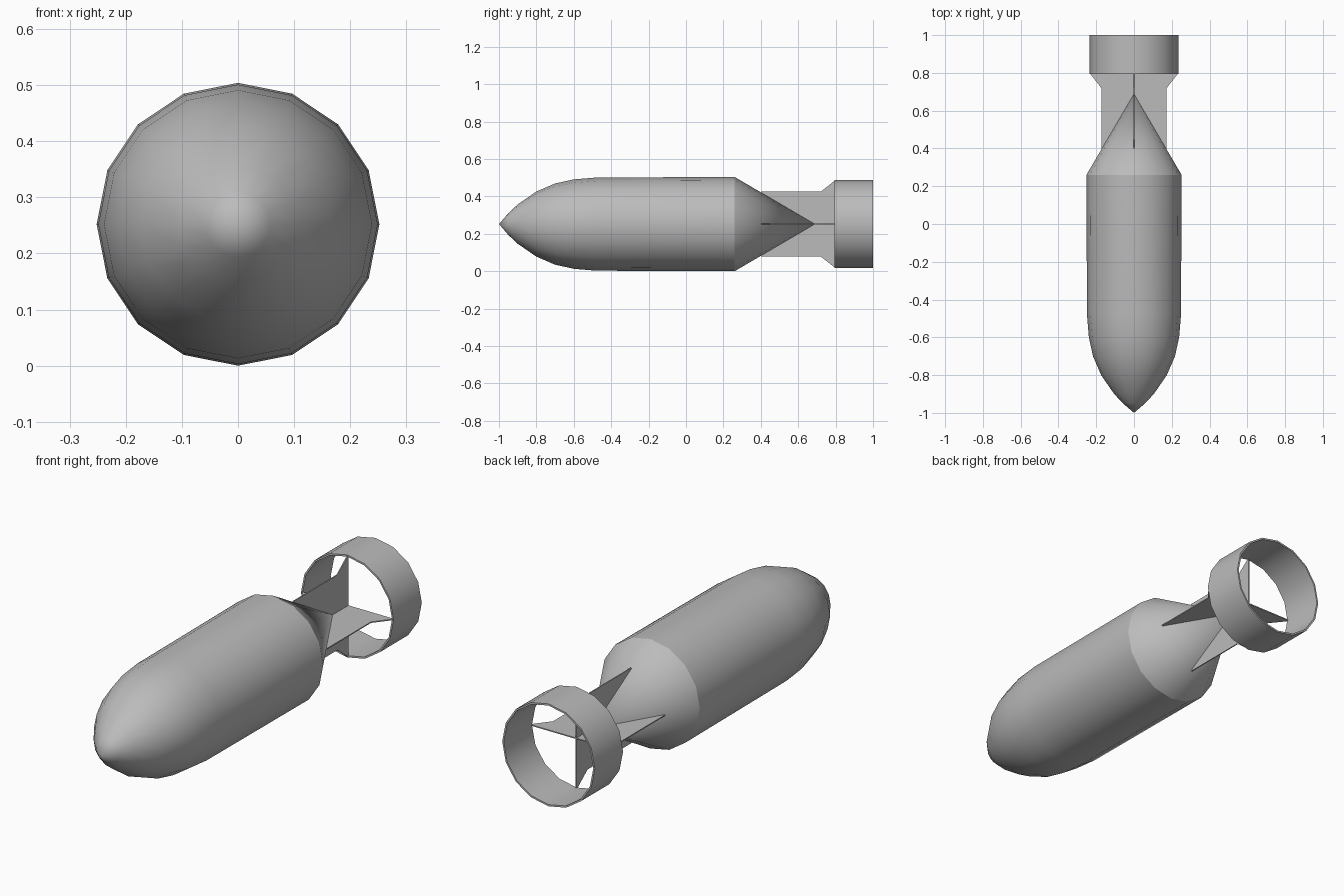
import bpy
import bmesh
from math import radians
from mathutils import Matrix, Vector

cube = bpy.data.objects.get("Cube")
if cube:
    bpy.data.objects.remove(cube, do_unlink=True)

SIDES = 16
AXIS_Z = 0.252

grey = bpy.data.materials.new("steel_grey")
grey.use_nodes = True
grey.diffuse_color = (0.5, 0.5, 0.5, 1)
grey.node_tree.nodes["Principled BSDF"].inputs["Base Color"].default_value = (0.5, 0.5, 0.5, 1)


def finish(name, bm, smooth=True):
    """Turn a bmesh into a named object on the long axis."""
    bmesh.ops.recalc_face_normals(bm, faces=bm.faces)
    mesh = bpy.data.meshes.new(name)
    bm.to_mesh(mesh)
    bm.free()
    mesh.materials.append(grey)
    obj = bpy.data.objects.new(name, mesh)
    obj.location.z = AXIS_Z
    bpy.context.collection.objects.link(obj)
    if smooth:
        bpy.ops.object.select_all(action="DESELECT")
        obj.select_set(True)
        bpy.context.view_layer.objects.active = obj
        bpy.ops.object.shade_smooth_by_angle(angle=radians(27))
    return obj


def lathe(name, profile, closed=False):
    """Spin (y, radius) points around the y axis."""
    bm = bmesh.new()
    verts = [bm.verts.new((0, y, r)) for y, r in profile]
    edges = [bm.edges.new(pair) for pair in zip(verts, verts[1:])]
    if closed:
        edges.append(bm.edges.new((verts[-1], verts[0])))
    bmesh.ops.spin(bm, geom=verts + edges, cent=(0, 0, 0), axis=(0, 1, 0),
                   angle=radians(360), steps=SIDES, use_merge=True)
    bmesh.ops.remove_doubles(bm, verts=bm.verts, dist=0.0005)
    return finish(name, bm)


# Pointed nose, straight barrel and tail cone
lathe("body", [(-1, 0), (-0.95, 0.058), (-0.9, 0.105), (-0.8, 0.174),
               (-0.7, 0.217), (-0.6, 0.239), (-0.48, 0.249),
               (0.26, 0.252), (0.69, 0)])

# Thin open ring at the tail
lathe("tail_ring", [(0.795, 0.236), (1, 0.236), (1, 0.228), (0.795, 0.228)], closed=True)

# Four fins between the tail cone and the ring
outline = [(0.4, 0.16), (0.4, 0.173), (0.72, 0.173), (0.795, 0.232), (0.8, 0.232),
           (0.8, 0), (0.67, 0)]
THICK = 0.005
for i, side in enumerate(("top", "left", "bottom", "right")):
    bm = bmesh.new()
    face = bm.faces.new([bm.verts.new((-THICK / 2, y, r)) for y, r in outline])
    grown = bmesh.ops.extrude_face_region(bm, geom=[face], use_keep_orig=True)
    moved = [g for g in grown["geom"] if isinstance(g, bmesh.types.BMVert)]
    bmesh.ops.translate(bm, verts=moved, vec=Vector((THICK, 0, 0)))
    bmesh.ops.rotate(bm, verts=bm.verts, cent=(0, 0, 0),
                     matrix=Matrix.Rotation(radians(90 * i), 3, "Y"))
    finish("fin_" + side, bm, smooth=False)
